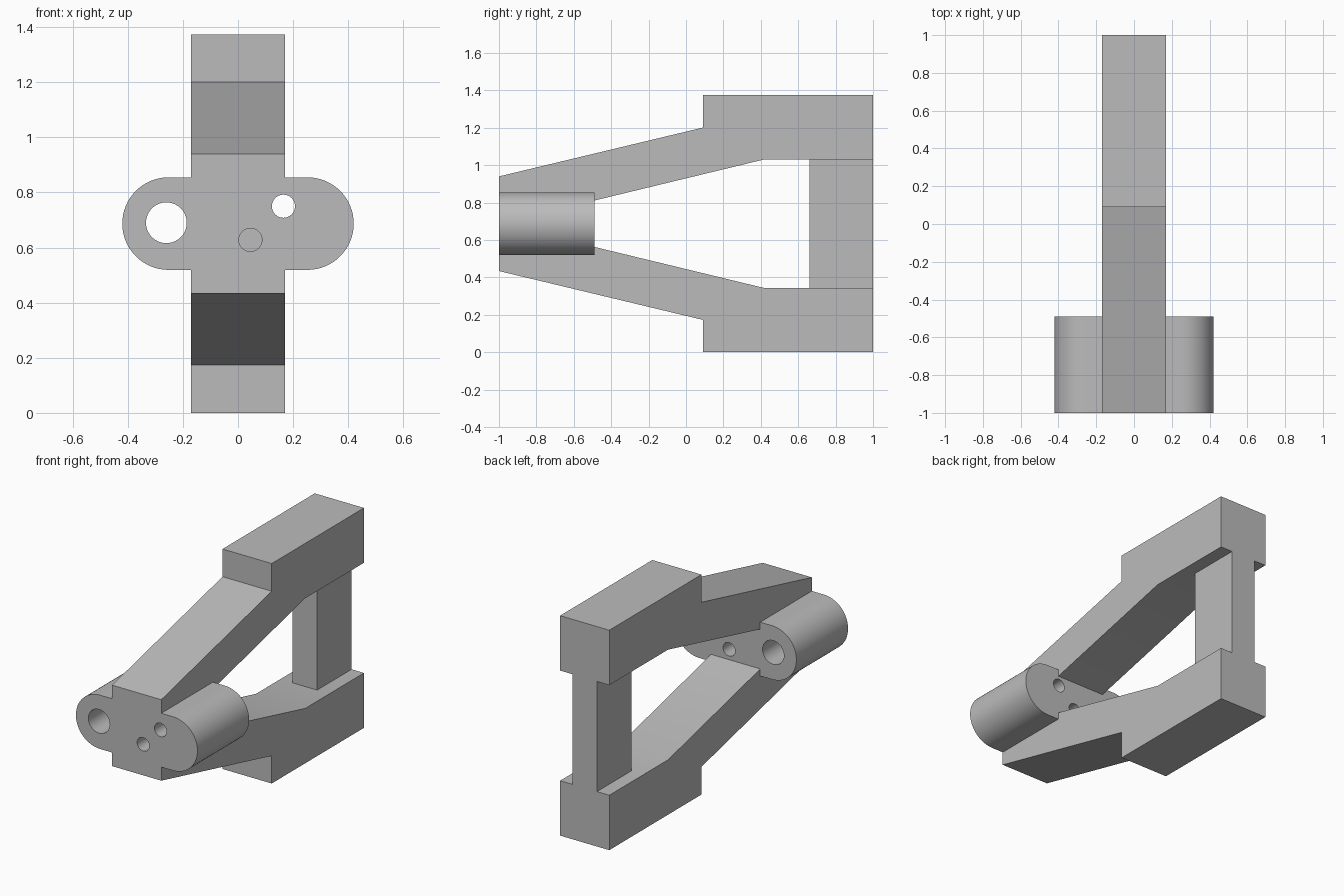
import bpy
import bmesh
from math import sin, cos, pi, radians
from mathutils import Vector

if "Cube" in bpy.data.objects:
    bpy.data.objects.remove(bpy.data.objects["Cube"], do_unlink=True)

MID_Z = 0.687      # height of the mirror plane between the two arms
HALF_W = 0.17      # half width of the arms
FRONT, BACK = -1.0, 1.0
BOSS_BACK = -0.49

grey = bpy.data.materials.new("plain grey")
grey.use_nodes = True
colour = (0.5, 0.5, 0.5, 1)
grey.diffuse_color = colour
grey.node_tree.nodes["Principled BSDF"].inputs["Base Color"].default_value = colour


def prism(name, outline, direction):
    """Extrude a closed outline of 3D points along a direction."""
    bm = bmesh.new()
    face = bm.faces.new([bm.verts.new(p) for p in outline])
    grown = bmesh.ops.extrude_face_region(bm, geom=[face])
    verts = [v for v in grown["geom"] if isinstance(v, bmesh.types.BMVert)]
    bmesh.ops.translate(bm, vec=Vector(direction), verts=verts)
    bmesh.ops.recalc_face_normals(bm, faces=bm.faces)
    mesh = bpy.data.meshes.new(name)
    bm.to_mesh(mesh)
    bm.free()
    mesh.materials.append(grey)
    obj = bpy.data.objects.new(name, mesh)
    bpy.context.collection.objects.link(obj)
    return obj


def arc(x, z, r, start, end, steps, y):
    angles = [start + (end - start) * i / steps for i in range(steps + 1)]
    return [(x + r * cos(a), y, z + r * sin(a)) for a in angles]


def combine(target, tool, operation):
    """Apply a boolean and discard the tool object."""
    tool.hide_render = True
    mod = target.modifiers.new(operation, "BOOLEAN")
    mod.operation = operation
    mod.solver = "EXACT"
    mod.object = tool
    bpy.context.view_layer.objects.active = target
    bpy.ops.object.modifier_apply(modifier=mod.name)
    bpy.data.objects.remove(tool, do_unlink=True)


# Forked frame: upper half of the side profile, mirrored to make the lower arm
upper = [(FRONT, 0.253), (0.09, 0.514), (0.09, MID_Z), (BACK, MID_Z),
         (BACK, 0.344), (0.42, 0.344), (BOSS_BACK, 0.124)]
profile = upper + [(y, -h) for y, h in reversed(upper)]
frame = prism("forked_frame", [(-HALF_W, y, MID_Z + h) for y, h in profile],
              (2 * HALF_W, 0, 0))

# Rounded boss across the front of the fork
outline = (arc(0.252, MID_Z, 0.168, -pi / 2, pi / 2, 32, FRONT)
           + arc(-0.252, MID_Z, 0.168, pi / 2, 3 * pi / 2, 32, FRONT))
boss = prism("front_boss", outline, (0, BOSS_BACK - FRONT, 0))
combine(frame, boss, "UNION")

# Through holes: one large, two small
for x, z, r in [(-0.26, 0.69, 0.074), (0.165, 0.75, 0.042), (0.045, 0.628, 0.042)]:
    circle = arc(x, z, r, 0, 2 * pi, 40, FRONT - 0.1)[:-1]
    cutter = prism("hole_cutter", circle, (0, BOSS_BACK - FRONT + 0.2, 0))
    combine(frame, cutter, "DIFFERENCE")

# Narrow rear post joining the arms
low, high, half = MID_Z - 0.344, MID_Z + 0.344, 0.085
post = prism("rear_post", [(-half, 0.66, low), (half, 0.66, low),
                           (half, BACK, low), (-half, BACK, low)],
             (0, 0, high - low))

# Smooth the rounded walls, keep the flat edges crisp
bpy.ops.object.select_all(action="DESELECT")
frame.select_set(True)
bpy.context.view_layer.objects.active = frame
bpy.ops.object.shade_smooth_by_angle(angle=radians(30))
